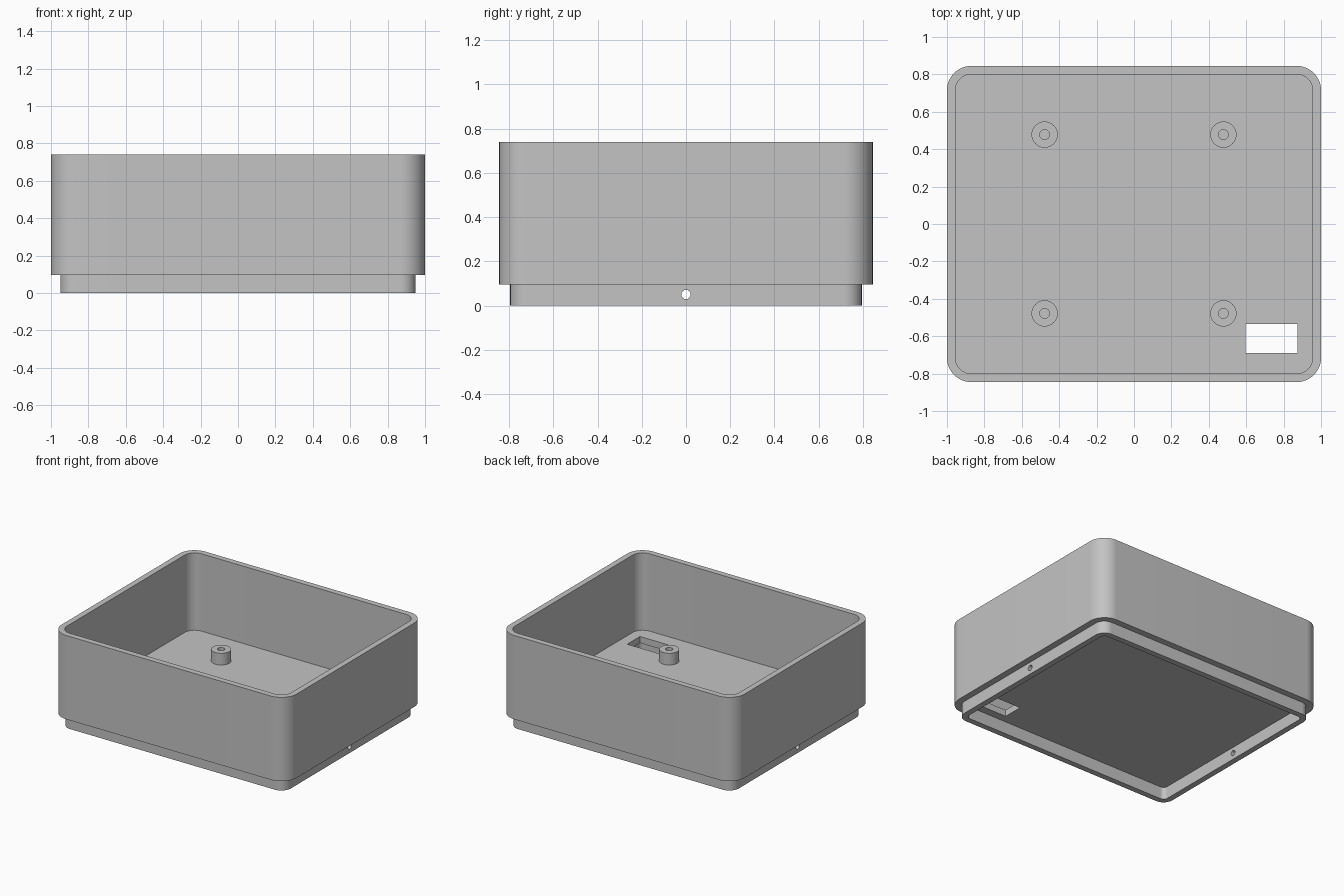
import bpy
import bmesh
import math
from mathutils import Matrix

if "Cube" in bpy.data.objects:
    bpy.data.objects.remove(bpy.data.objects["Cube"], do_unlink=True)

HALF_X, HALF_Y, CORNER = 1.0, 0.845, 0.13
STEP_Z, FLOOR_Z, TOP_Z = 0.095, 0.145, 0.74
WALL, LIP_INSET = 0.045, 0.05

grey = bpy.data.materials.new("plain grey")
grey.use_nodes = True
colour = (0.55, 0.55, 0.55, 1)
grey.diffuse_color = colour
grey.node_tree.nodes["Principled BSDF"].inputs["Base Color"].default_value = colour


def rounded_rect(inset, z, steps=16):
    """Loop of points around the box outline, moved inwards by inset."""
    r = CORNER - inset
    cx, cy = HALF_X - CORNER, HALF_Y - CORNER
    points = []
    for quarter, (sx, sy) in enumerate([(1, 1), (-1, 1), (-1, -1), (1, -1)]):
        for i in range(steps + 1):
            a = (quarter + i / steps) * math.pi / 2
            points.append((sx * cx + r * math.cos(a), sy * cy + r * math.sin(a), z))
    return points


def circle(r, z, steps=48):
    return [(r * math.cos(i * math.tau / steps), r * math.sin(i * math.tau / steps), z)
            for i in range(steps)]


def finish(name, bm):
    bmesh.ops.recalc_face_normals(bm, faces=bm.faces)
    mesh = bpy.data.meshes.new(name)
    bm.to_mesh(mesh)
    bm.free()
    mesh.materials.append(grey)
    obj = bpy.data.objects.new(name, mesh)
    bpy.context.collection.objects.link(obj)
    return obj


def stack(name, loops):
    """Skin a series of loops and cap both ends."""
    bm = bmesh.new()
    rings = [[bm.verts.new(p) for p in loop] for loop in loops]
    for low, high in zip(rings, rings[1:]):
        n = len(low)
        for i in range(n):
            j = (i + 1) % n
            bm.faces.new((low[i], low[j], high[j], high[i]))
    bm.faces.new(rings[0])
    bm.faces.new(rings[-1])
    return finish(name, bm)


def select_only(obj):
    bpy.ops.object.select_all(action='DESELECT')
    obj.select_set(True)
    bpy.context.view_layer.objects.active = obj


def smooth(obj):
    select_only(obj)
    bpy.ops.object.shade_smooth_by_angle(angle=math.radians(30))


def cut(obj, cutter):
    cutter.hide_render = True
    mod = obj.modifiers.new("cut", 'BOOLEAN')
    mod.operation = 'DIFFERENCE'
    mod.solver = 'EXACT'
    mod.object = cutter
    select_only(obj)
    bpy.ops.object.modifier_apply(modifier=mod.name)
    bpy.data.objects.remove(cutter, do_unlink=True)


# Open box: underside recess, stepped lip, outer wall, rim, inner wall, floor
lip_inner = LIP_INSET + WALL
box = stack("open_box", [
    rounded_rect(lip_inner, STEP_Z),
    rounded_rect(lip_inner, 0),
    rounded_rect(LIP_INSET, 0),
    rounded_rect(LIP_INSET, STEP_Z),
    rounded_rect(0, STEP_Z),
    rounded_rect(0, TOP_Z),
    rounded_rect(WALL, TOP_Z),
    rounded_rect(WALL, FLOOR_Z),
])

# Rectangular opening through the floor
bm = bmesh.new()
bmesh.ops.create_cube(bm, size=1, matrix=Matrix.Translation((0.735, -0.612, 0.12))
                      @ Matrix.Diagonal((0.28, 0.155, 0.15, 1)))
cut(box, finish("floor_opening_cutter", bm))

# Screw holes through both ends of the lip
bm = bmesh.new()
bmesh.ops.create_cone(bm, cap_ends=True, segments=32, radius1=0.021, radius2=0.021, depth=3,
                      matrix=Matrix.Translation((0, 0, 0.05)) @ Matrix.Rotation(math.pi / 2, 4, 'Y'))
cut(box, finish("lip_hole_cutter", bm))
smooth(box)

# Four hollow mounting posts on the floor
POST, POST_R, BORE_R, POST_TOP = 0.478, 0.07, 0.026, 0.235
for side, x in (("left", POST), ("right", -POST)):
    for end, y in (("front", -POST), ("back", POST)):
        post = stack(f"{end}_{side}_mounting_post", [
            circle(POST_R, FLOOR_Z - 0.005),
            circle(POST_R, POST_TOP),
            circle(BORE_R, POST_TOP),
            circle(BORE_R, FLOOR_Z + 0.002),
        ])
        post.location = (x, y, 0)
        smooth(post)
